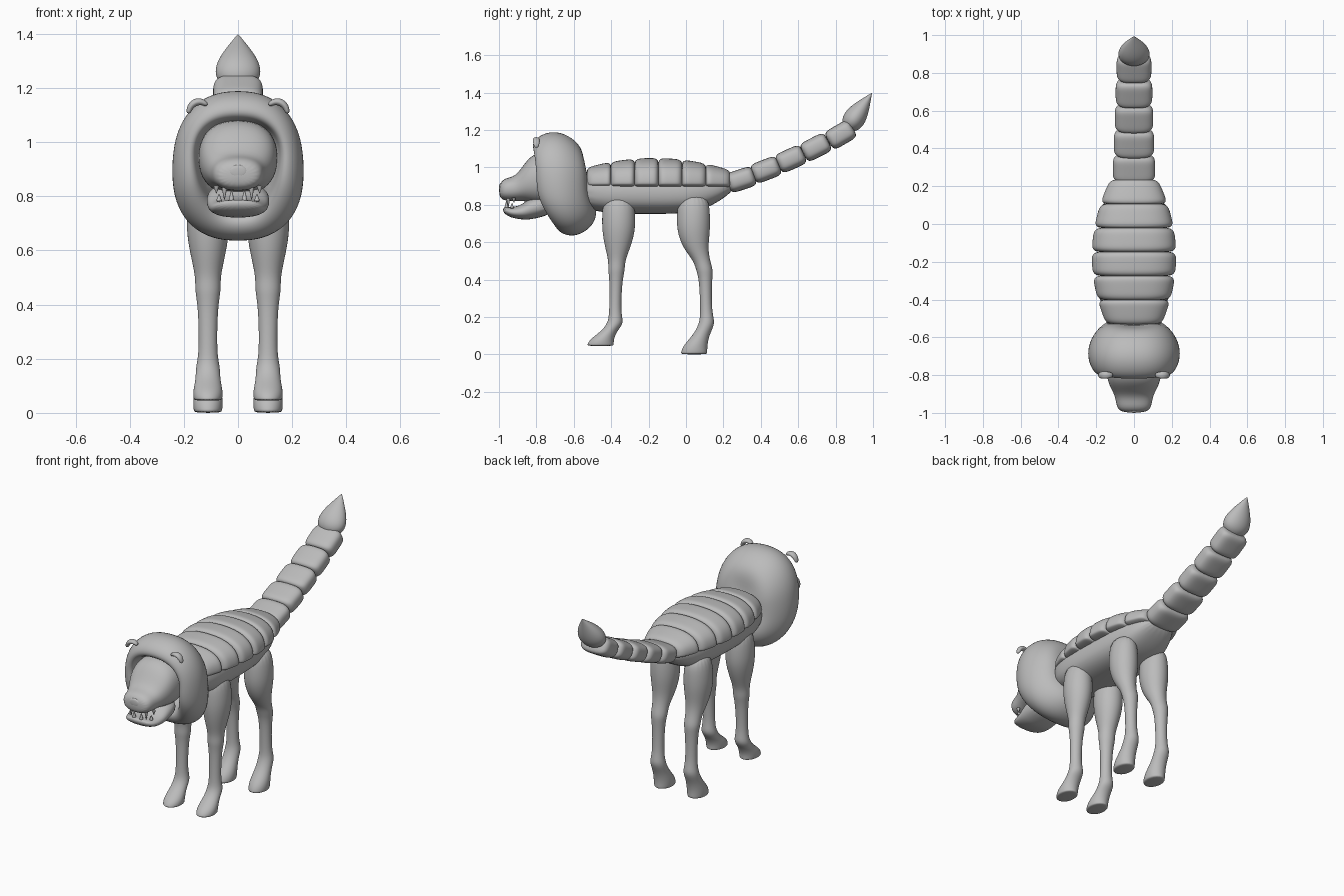
import bpy, bmesh, math
from mathutils import Vector

cube = bpy.data.objects.get("Cube")
if cube:
    bpy.data.objects.remove(cube)

grey = bpy.data.materials.new("plain grey")
grey.use_nodes = True
tone = (.5, .5, .5, 1)
grey.diffuse_color = tone
grey.node_tree.nodes["Principled BSDF"].inputs["Base Color"].default_value = tone

AXIS_X = Vector((1, 0, 0))
AXIS_Y = Vector((0, 1, 0))
AXIS_Z = Vector((0, 0, 1))


def signed_power(value, power):
    return math.copysign(abs(value) ** (2 / power), value)


def ring(centre, side, up, down=None, power=2, taper=0, count=20):
    """Superellipse ring with its own upper and lower half height."""
    lower = up if down is None else down
    points = []
    for i in range(count):
        angle = math.tau * i / count
        across = signed_power(math.cos(angle), power)
        height = signed_power(math.sin(angle), power)
        points.append(Vector(centre) + side * across * (1 + taper * height)
                      + (up if height > 0 else lower) * height)
    return points


def loft(name, rings, mirror=False, levels=2):
    """Skin a row of rings into one closed smooth part."""
    bm = bmesh.new()
    rows = [[bm.verts.new(point) for point in points] for points in rings]
    count = len(rows[0])
    for first, second in zip(rows, rows[1:]):
        for i in range(count):
            j = (i + 1) % count
            bm.faces.new((first[i], first[j], second[j], second[i]))
    bm.faces.new(rows[0][::-1])
    bm.faces.new(rows[-1])
    bmesh.ops.recalc_face_normals(bm, faces=bm.faces)
    for face in bm.faces:
        face.smooth = True
    mesh = bpy.data.meshes.new(name)
    bm.to_mesh(mesh)
    bm.free()
    mesh.materials.append(grey)
    part = bpy.data.objects.new(name, mesh)
    bpy.context.collection.objects.link(part)
    if mirror:
        part.modifiers.new("Mirror", "MIRROR")
    smooth = part.modifiers.new("Smooth", "SUBSURF")
    smooth.levels = smooth.render_levels = levels


def along_body(name, rows, power):
    """Loft from rows of y, half width, top and bottom."""
    loft(name, [ring((0, y, (top + bottom) / 2), AXIS_X * width,
                     AXIS_Z * (top - bottom) / 2, power=power)
                for y, width, top, bottom in rows])


def pillow(end_drop):
    """Position from -1 to 1 and scale, full in the middle and rounded at the ends."""
    steps = [k / 5 - 1 for k in range(11)]
    return [(step, 1 - end_drop * step ** 6) for step in steps]


# Torso
along_body("torso", [(-.6, .12, .98, .8), (-.45, .18, .98, .75), (-.2, .18, .98, .75),
                     (.04, .17, .98, .75), (.17, .13, .96, .81), (.26, .08, .94, .88)], 2.5)

# Back plates follow the arch of the back
pitch = .127
for i in range(6):
    middle = -.465 + pitch * i
    rings = []
    for step, scale in pillow(.16):
        y = middle + step * pitch * .54
        bow = (y + .17) ** 2
        rings.append(ring((0, y, .915), AXIS_X * (.226 - .6 * bow) * scale,
                          AXIS_Z * (.137 - .4 * bow) * scale, AXIS_Z * .025, power=2.4))
    loft(f"back_plate_{i + 1}", rings)

# Tail segments rise and shrink along a gentle curve
for i in range(5):
    middle = Vector((0, .295 + .133 * i, .935 + .05 * i + .0025 * i * i))
    slope = math.radians(18 + 3 * i)
    forward = Vector((0, math.cos(slope), math.sin(slope)))
    up = forward.cross(AXIS_X) * -1
    loft(f"tail_segment_{i + 1}",
         [ring(middle + forward * step * .076, AXIS_X * (.113 - .005 * i) * scale,
               up * .056 * scale, power=3) for step, scale in pillow(.28)])

# Stinger
base, tip = Vector((0, .855, 1.195)), Vector((0, .995, 1.4))
up = (tip - base).normalized().cross(AXIS_X)
rings = []
for k in range(10):
    along = (k + .3) / 9.4
    swell = math.sin(math.pi * along ** .6)
    rings.append(ring(base.lerp(tip, along), AXIS_X * .085 * swell, up * .06 * swell))
loft("stinger", rings)

# Mane: half width and y of each ring, from the face opening round to the neck
mane = [(.13, -.68), (.15, -.76), (.157, -.79), (.18, -.805), (.22, -.78),
        (.248, -.71), (.24, -.63), (.19, -.55), (.13, -.525), (.05, -.525)]
rings = []
for i, (width, y) in enumerate(mane):
    tall = width * 1.14
    points = ring((0, y, .912), AXIS_X * width, AXIS_Z * tall, power=2.35,
                  taper=max(-.06, .22 - .05 * i), count=32)
    for point in points:
        lift = (point.z - .912) / tall
        point.y += lift * lift * (-.02 if lift > 0 else .13 - .01 * i)
    rings.append(points)
loft("mane", rings)

# Ears: small arches on the front of the mane
rings = []
for k in range(7):
    angle = k * .4
    thick = .008 + .007 * math.sin(k * math.pi / 6)
    rings.append(ring((.143 + .04 * math.cos(angle), -.8, 1.105 + .045 * math.sin(angle)),
                      Vector((math.cos(angle), 0, math.sin(angle))) * thick,
                      AXIS_Y * thick * 1.4, count=10))
loft("ear", rings, True)

# Head with muzzle, then lower jaw
along_body("head", [(-.66, .15, 1.08, .8), (-.8, .15, 1.09, .8), (-.86, .13, 1.03, .82),
                    (-.91, .1, .95, .82), (-.97, .094, .945, .82), (-1, .065, .91, .84)], 2.3)
along_body("jaw", [(-.7, .11, .86, .75), (-.83, .12, .85, .72), (-.87, .11, .8, .72),
                   (-.94, .1, .785, .73), (-.98, .06, .79, .76)], 2.3)

# Nose pad
loft("nose", [ring((0, y, .89), AXIS_X * width, AXIS_Z * width * .7)
              for y, width in ((-.96, .04), (-.99, .04), (-1, .03))])

# Teeth: x, y, base z and tip z
teeth = {"upper_fang": (.05, -.95, .84, .785), "upper_tooth": (.08, -.92, .84, .81),
         "lower_fang": (.024, -.96, .78, .825), "lower_tooth": (.07, -.93, .78, .81)}
for name, (x, y, root, point) in teeth.items():
    loft(name, [ring((x, y, root + (point - root) * k / 4), AXIS_X * (.013 - .003 * k),
                     AXIS_Y * (.013 - .003 * k), count=8) for k in range(5)], True, 1)

# Legs: z, half width, half depth, front leg y and back leg y
limb = [(.86, .06, .08, -.36, .04), (.75, .08, .09, -.36, .04), (.66, .08, .09, -.36, .04),
        (.57, .062, .068, -.365, .05), (.5, .046, .044, -.37, .085), (.45, .049, .046, -.372, .1),
        (.4, .037, .034, -.374, .105), (.22, .032, .03, -.38, .107), (.17, .046, .044, -.374, .115),
        (.11, .045, .042, -.41, .085), (.05, .056, .064, -.45, .05),
        (.01, .054, .072, -.457, .043), (0, .05, .07, -.457, .043)]
for name, lift in (("front_leg", .045), ("back_leg", 0)):
    rings = []
    for z, width, depth, front, back in limb:
        y = front if lift else back
        rings.append(ring((.111, y, z + lift * max(0, 1 - z * 6)),
                          AXIS_X * width, AXIS_Y * depth))
    loft(name, rings, True)
